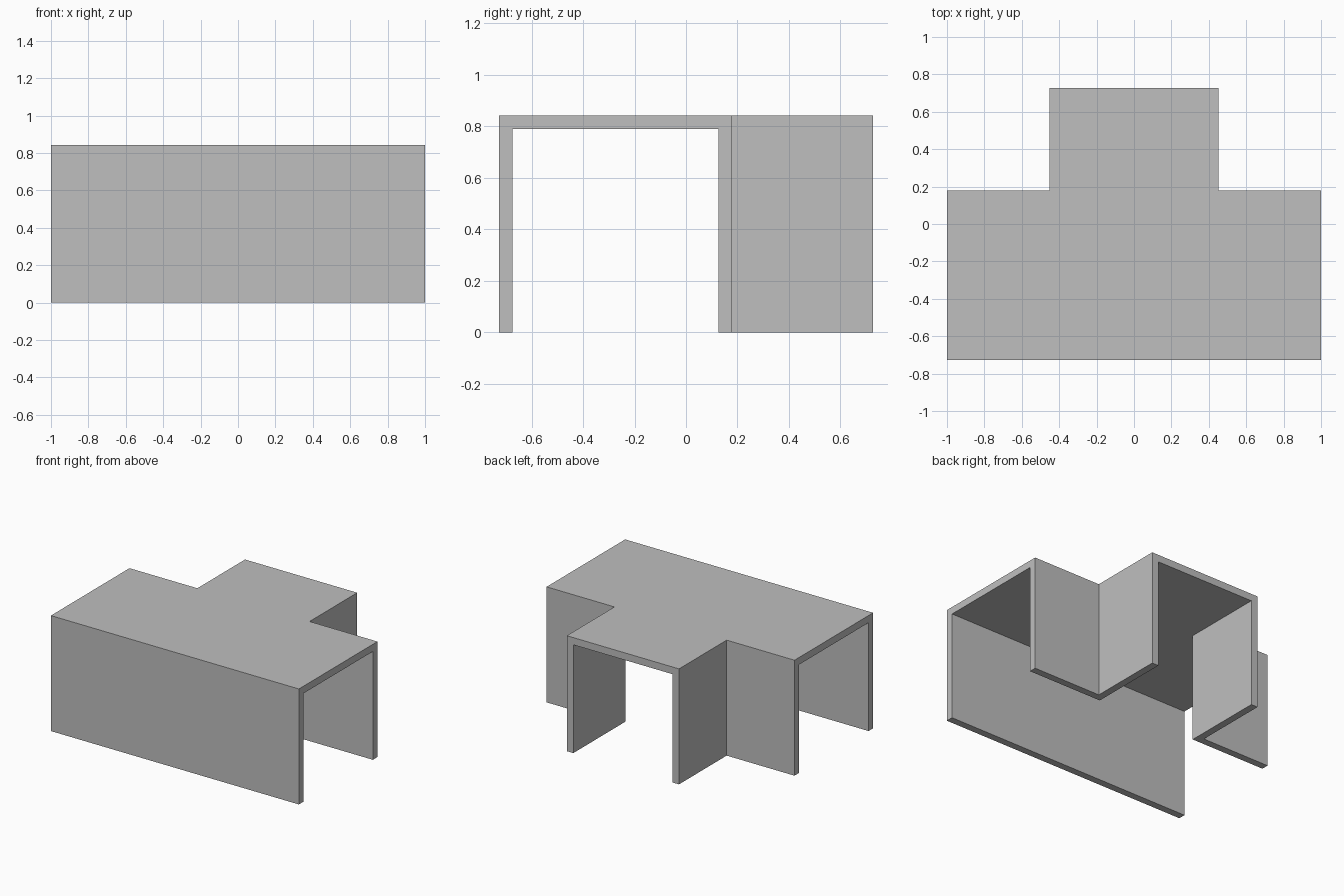
import bpy
import bmesh

cube = bpy.data.objects.get("Cube")
if cube:
    bpy.data.objects.remove(cube, do_unlink=True)

WALL = 0.0525      # wall and roof thickness
HEIGHT = 0.842
FRONT, SHOULDER, BACK = -0.727, 0.178, 0.727
HALF_LENGTH, HALF_BRANCH = 1.0, 0.4525

grey = bpy.data.materials.new("plain grey")
grey.use_nodes = True
color = (0.52, 0.52, 0.52, 1)
grey.diffuse_color = color
grey.node_tree.nodes["Principled BSDF"].inputs["Base Color"].default_value = color


def tee_prism(name, half_length, half_branch, front, shoulder, back, bottom, top):
    """Solid with a T-shaped plan, mirrored about x = 0."""
    right = [(half_length, front), (half_length, shoulder),
             (half_branch, shoulder), (half_branch, back)]
    plan = right + [(-x, y) for x, y in reversed(right)]
    bm = bmesh.new()
    face = bm.faces.new([bm.verts.new((x, y, bottom)) for x, y in plan])
    raised = bmesh.ops.extrude_face_region(bm, geom=[face])
    verts = [v for v in raised["geom"] if isinstance(v, bmesh.types.BMVert)]
    bmesh.ops.translate(bm, verts=verts, vec=(0, 0, top - bottom))
    bmesh.ops.recalc_face_normals(bm, faces=bm.faces)
    mesh = bpy.data.meshes.new(name)
    bm.to_mesh(mesh)
    bm.free()
    mesh.materials.append(grey)
    obj = bpy.data.objects.new(name, mesh)
    bpy.context.collection.objects.link(obj)
    return obj


# Outer shell of the three-way covered passage
shell = tee_prism("tee_passage", HALF_LENGTH, HALF_BRANCH,
                  FRONT, SHOULDER, BACK, 0, HEIGHT)

# Hollow that runs out through the floor and the three open ends
hollow = tee_prism("passage_hollow", HALF_LENGTH + 0.2, HALF_BRANCH - WALL,
                   FRONT + WALL, SHOULDER - WALL, BACK + 0.2,
                   -0.2, HEIGHT - WALL)
hollow.hide_render = True

cut = shell.modifiers.new("hollow", "BOOLEAN")
cut.operation = "DIFFERENCE"
cut.solver = "EXACT"
cut.object = hollow
bpy.context.view_layer.objects.active = shell
shell.select_set(True)
bpy.ops.object.modifier_apply(modifier=cut.name)
bpy.data.objects.remove(hollow, do_unlink=True)
